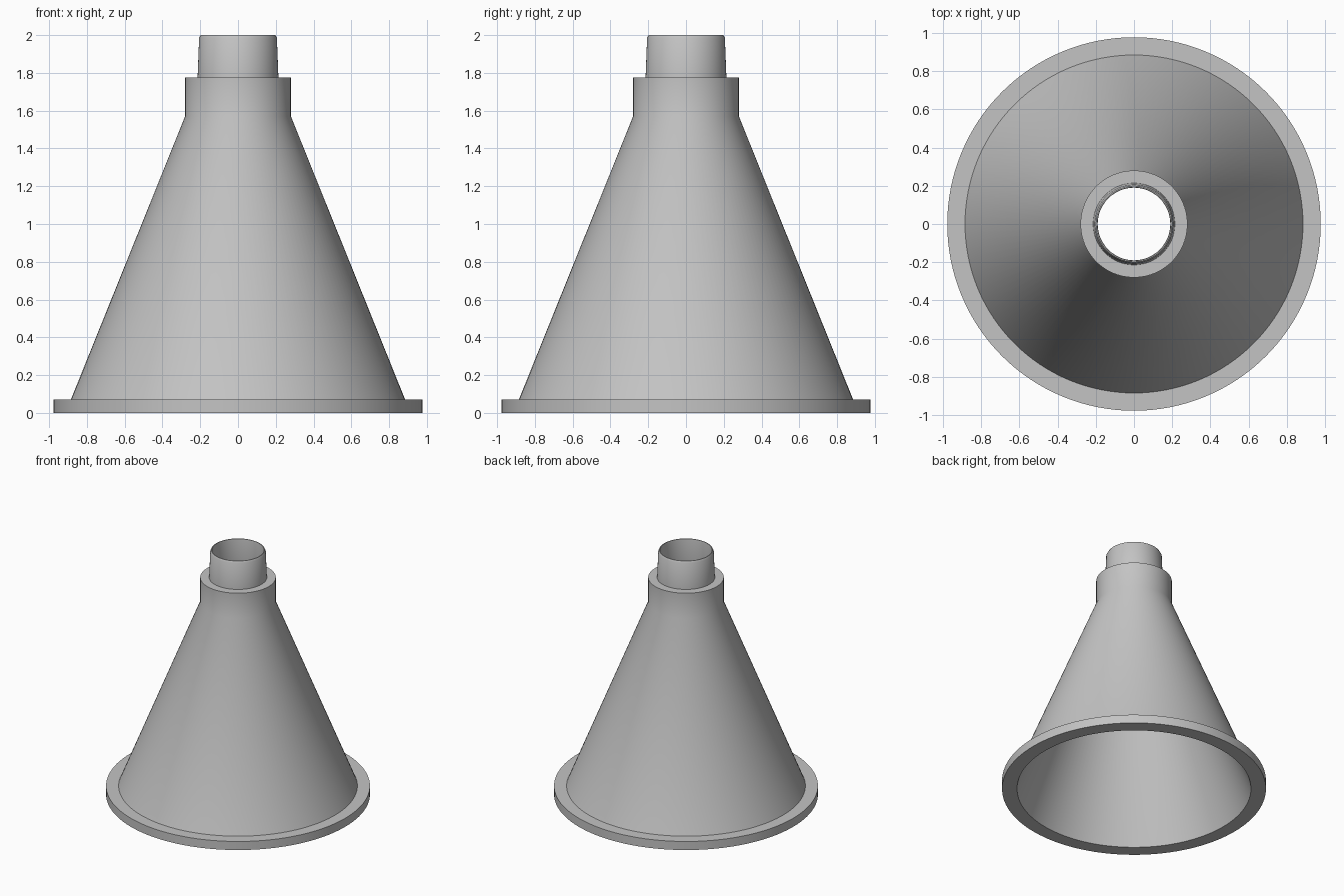
import bpy, bmesh, math

cube = bpy.data.objects.get("Cube")
if cube:
    bpy.data.objects.remove(cube, do_unlink=True)

grey = bpy.data.materials.new("plain_grey")
grey.use_nodes = True
colour = (0.55, 0.55, 0.55, 1)
grey.diffuse_color = colour
grey.node_tree.nodes["Principled BSDF"].inputs["Base Color"].default_value = colour

# Closed wall section as (radius, height), from the base rim up the outside and down the bore
section = [
    (0.867, 0), (0.978, 0), (0.978, 0.07), (0.885, 0.07),   # base flange
    (0.28, 1.57), (0.28, 1.775), (0.214, 1.775),            # cone and collar
    (0.206, 1.985), (0.198, 2.0), (0.192, 2.0),             # tapered neck and lip
    (0.19, 1.985), (0.19, 1.72), (0.235, 1.57),             # bore
]


def lathe(name, points, steps=128):
    bm = bmesh.new()
    verts = [bm.verts.new((r, 0, z)) for r, z in points]
    edges = [bm.edges.new((a, b)) for a, b in zip(verts, verts[1:] + verts[:1])]
    bmesh.ops.spin(bm, geom=verts + edges, cent=(0, 0, 0), axis=(0, 0, 1),
                   angle=math.tau, steps=steps, use_merge=True)
    bmesh.ops.remove_doubles(bm, verts=bm.verts, dist=1e-5)
    bmesh.ops.recalc_face_normals(bm, faces=bm.faces)
    mesh = bpy.data.meshes.new(name)
    bm.to_mesh(mesh)
    bm.free()
    mesh.materials.append(grey)
    obj = bpy.data.objects.new(name, mesh)
    bpy.context.collection.objects.link(obj)
    return obj


funnel = lathe("flanged_cone", section)
bpy.context.view_layer.objects.active = funnel
funnel.select_set(True)
bpy.ops.object.shade_smooth_by_angle(angle=math.radians(30))
